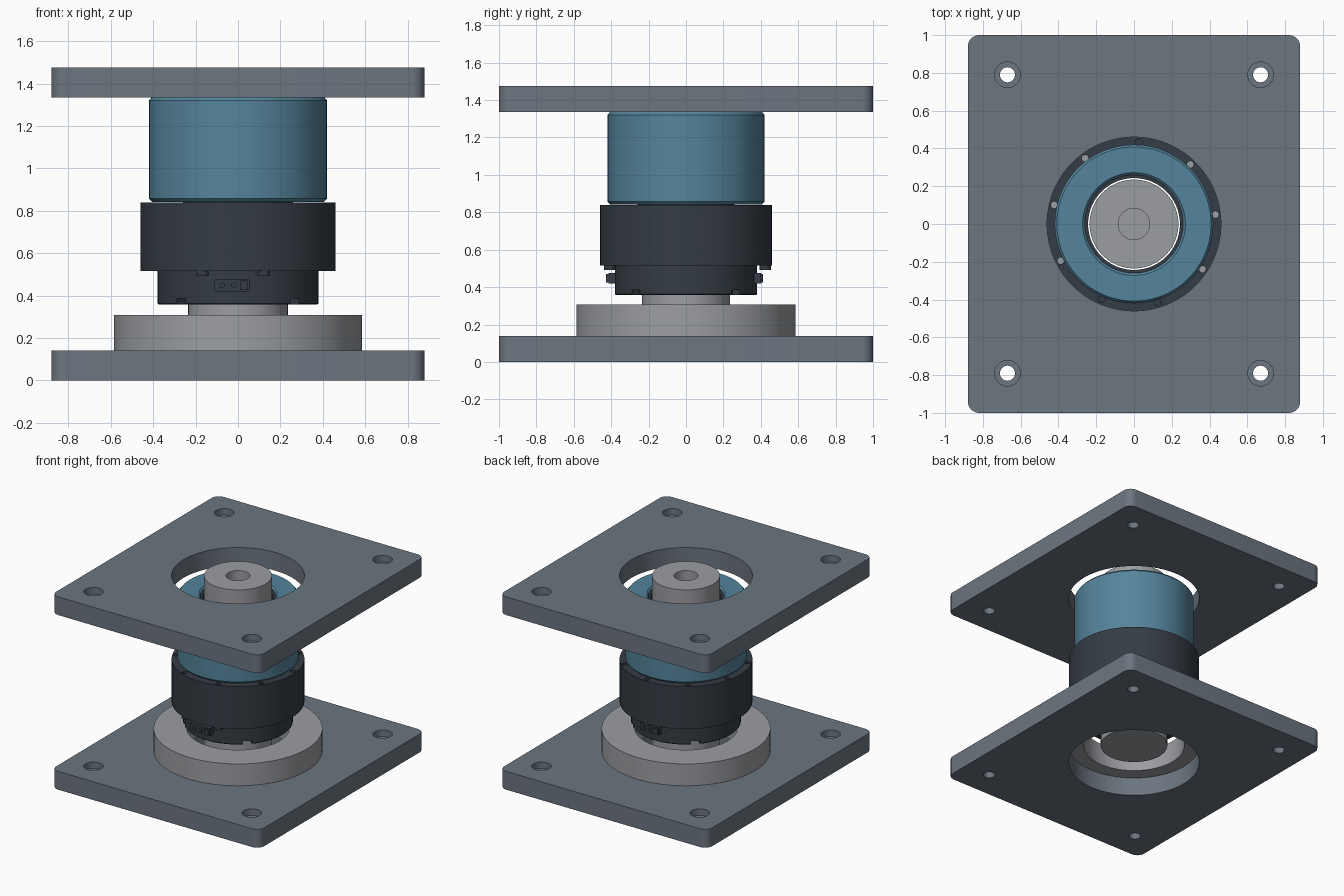
import bpy, bmesh, math
from mathutils import Matrix, Vector

if "Cube" in bpy.data.objects:
    bpy.data.objects.remove(bpy.data.objects["Cube"])


def material(name, rgb):
    m = bpy.data.materials.new(name)
    m.diffuse_color = (*rgb, 1)
    m.use_nodes = True
    m.node_tree.nodes["Principled BSDF"].inputs["Base Color"].default_value = m.diffuse_color
    return m


SLATE = material("slate", (0.15, 0.18, 0.215))
BLUE = material("blue", (0.09, 0.23, 0.33))
DARK = material("dark", (0.035, 0.045, 0.058))
STEEL = material("steel", (0.33, 0.34, 0.36))


def finish(name, bm, mat=None):
    bmesh.ops.recalc_face_normals(bm, faces=bm.faces)
    me = bpy.data.meshes.new(name)
    bm.to_mesh(me)
    bm.free()
    ob = bpy.data.objects.new(name, me)
    bpy.context.collection.objects.link(ob)
    if mat:
        me.materials.append(mat)
    return ob


def smooth(ob):
    bpy.ops.object.select_all(action='DESELECT')
    ob.select_set(True)
    bpy.context.view_layer.objects.active = ob
    bpy.ops.object.shade_smooth_by_angle(angle=math.radians(30))


def lathe(name, profile, mat, n=96, closed=True):
    """Revolve (radius, z) points round z; closed profiles make rings."""
    bm = bmesh.new()
    vs = [bm.verts.new((r, 0, z)) for r, z in profile]
    pairs = list(zip(vs, vs[1:])) + ([(vs[-1], vs[0])] if closed else [])
    edges = [bm.edges.new(p) for p in pairs]
    bmesh.ops.spin(bm, geom=vs + edges, cent=(0, 0, 0), axis=(0, 0, 1),
                   angle=2 * math.pi, steps=n, use_duplicate=False)
    bmesh.ops.remove_doubles(bm, verts=bm.verts, dist=1e-5)
    return finish(name, bm, mat)


def add_cyl(bm, x, y, z0, z1, r, n=32):
    bmesh.ops.create_cone(bm, cap_ends=True, segments=n, radius1=r, radius2=r,
                          depth=z1 - z0, matrix=Matrix.Translation((x, y, (z0 + z1) / 2)))


def add_box(bm, centre, size, turn=0):
    m = Matrix.Rotation(turn, 4, 'Z') @ Matrix.Translation(centre) @ Matrix.Diagonal((*size, 1))
    bmesh.ops.create_cube(bm, size=1, matrix=m)


def cut(ob, bm):
    """Subtract everything in bm from ob, then drop the cutter."""
    cutter = finish("cutter", bm)
    cutter.hide_render = True
    mod = ob.modifiers.new("cut", 'BOOLEAN')
    mod.operation, mod.solver, mod.object = 'DIFFERENCE', 'EXACT', cutter
    mod.use_self = True
    bpy.context.view_layer.objects.active = ob
    bpy.ops.object.modifier_apply(modifier=mod.name)
    bpy.data.objects.remove(cutter)


# Mounting plates: rounded slab, round opening, counterbored corner holes
def plate(name, z, t=0.14, hx=0.88, hy=1.0, rc=0.06):
    bm = bmesh.new()
    pts = []
    for i, (sx, sy) in enumerate([(1, 1), (-1, 1), (-1, -1), (1, -1)]):
        for k in range(9):
            a = math.pi / 2 * (i + k / 8)
            pts.append((sx * (hx - rc) + rc * math.cos(a), sy * (hy - rc) + rc * math.sin(a), z))
    face = bm.faces.new([bm.verts.new(p) for p in pts])
    top = bmesh.ops.extrude_face_region(bm, geom=[face])["geom"]
    bmesh.ops.translate(bm, verts=[v for v in top if isinstance(v, bmesh.types.BMVert)], vec=(0, 0, t))
    ob = finish(name, bm, SLATE)
    holes, bores = bmesh.new(), bmesh.new()
    add_cyl(holes, 0, 0, z - 0.1, z + t + 0.1, 0.46, 96)
    for x in (-0.67, 0.67):
        for y in (-0.79, 0.79):
            add_cyl(holes, x, y, z - 0.1, z + t + 0.1, 0.04)
            add_cyl(bores, x, y, z + t - 0.05, z + t + 0.1, 0.068)
    cut(ob, holes)
    cut(ob, bores)
    smooth(ob)


plate("bottom_plate", 0)
plate("top_plate", 1.335)

# Flange ring on the bottom plate
smooth(lathe("flange_ring", [(0.355, 0.14), (0.585, 0.14), (0.585, 0.307), (0.355, 0.307)], STEEL))

# Shaft with a blind hole in its top
smooth(lathe("shaft", [(0, 0.14), (0.235, 0.14), (0.235, 1.475), (0.083, 1.475),
                       (0.083, 1.30), (0, 1.30)], STEEL, closed=False))

# Blue motor body with chamfered rims, and its dark inner sleeve
smooth(lathe("motor_body", [(0.26, 0.842), (0.405, 0.842), (0.42, 0.857), (0.42, 1.32),
                            (0.408, 1.335), (0.272, 1.335), (0.26, 1.323)], BLUE))
smooth(lathe("inner_sleeve", [(0.243, 0.84), (0.26, 0.84), (0.26, 1.315), (0.243, 1.315)], DARK))

# Dark stepped housing with rim holes and notches in the lower edge
housing = lathe("housing", [(0.25, 0.357), (0.374, 0.357), (0.38, 0.363), (0.38, 0.515),
                            (0.46, 0.515), (0.46, 0.84), (0.25, 0.84)], DARK)
bm = bmesh.new()
rim = [math.radians(6.6 + 40 * i) for i in range(9)]
for a in rim:
    add_cyl(bm, 0.434 * math.cos(a), 0.434 * math.sin(a), 0.45, 0.9, 0.018, 16)
for i in range(4):
    add_box(bm, (0.37, 0, 0.36), (0.1, 0.06, 0.05), math.radians(45 + 90 * i))
cut(housing, bm)
smooth(housing)

# Screws filling three of the rim holes, heads underneath
bm = bmesh.new()
for i in (2, 6, 7):
    x, y = 0.425 * math.cos(rim[i]), 0.425 * math.sin(rim[i])
    add_cyl(bm, x, y, 0.492, 0.516, 0.03, 24)
    add_cyl(bm, 0.434 * math.cos(rim[i]), 0.434 * math.sin(rim[i]), 0.51, 0.82, 0.0178, 16)
smooth(finish("housing_screws", bm, DARK))

# Connector sockets, front and back
for name, turn, r in (("front_connector", 0, 0.415), ("back_connector", math.pi, 0.40)):
    bm = bmesh.new()
    add_box(bm, (-0.028, -r + 0.03, 0.448), (0.165, 0.06, 0.056), turn)
    add_box(bm, (0.03, -r - 0.005, 0.448), (0.035, 0.015, 0.044), turn)
    for x in (-0.075, -0.02):
        m = (Matrix.Rotation(turn, 4, 'Z') @ Matrix.Translation((x, -r - 0.004, 0.448))
             @ Matrix.Rotation(math.pi / 2, 4, 'X'))
        bmesh.ops.create_cone(bm, cap_ends=True, segments=16, radius1=0.013, radius2=0.013,
                              depth=0.018, matrix=m)
    smooth(finish(name, bm, DARK))
